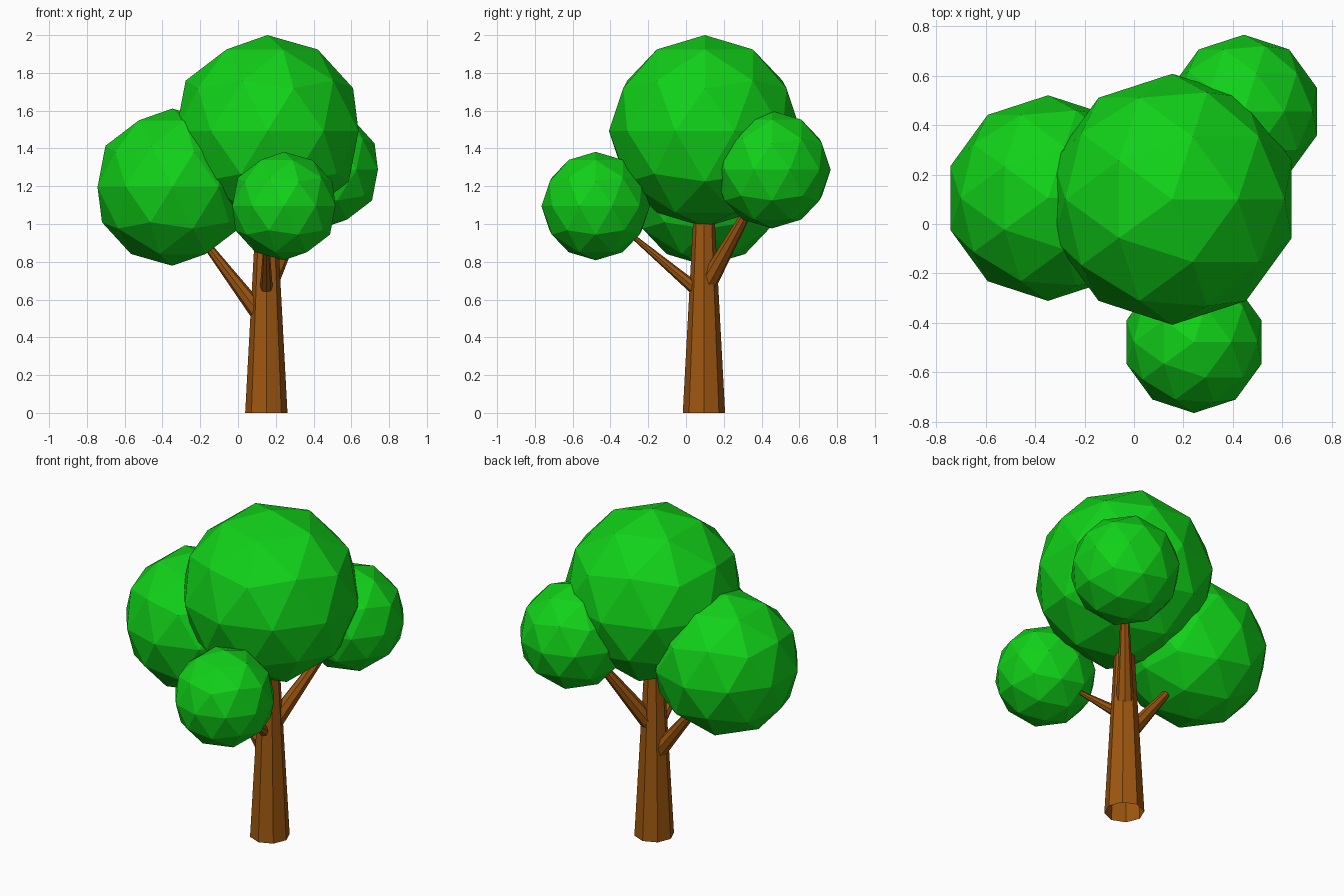
import bpy
from mathutils import Vector

if "Cube" in bpy.data.objects:
    bpy.data.objects.remove(bpy.data.objects["Cube"])


def material(name, rgb):
    m = bpy.data.materials.new(name)
    m.diffuse_color = (*rgb, 1)
    m.use_nodes = True
    m.node_tree.nodes["Principled BSDF"].inputs["Base Color"].default_value = m.diffuse_color
    return m


BARK = material("bark", (0.34, 0.095, 0.005))
LEAF = material("leaf", (0.0056, 0.64, 0.0095))


def finish(name, mat):
    obj = bpy.context.object
    obj.name = name
    obj.data.materials.append(mat)
    return obj


def limb(name, start, end, r1, r2, sides):
    """Tapered, open-ended faceted cone running from start to end."""
    a, b = Vector(start), Vector(end)
    axis = b - a
    rot = axis.to_track_quat('Z', 'Y').to_euler() if axis.x or axis.y else (0, 0, 0)
    bpy.ops.mesh.primitive_cone_add(vertices=sides, radius1=r1, radius2=r2,
                                    depth=axis.length, location=(a + b) / 2,
                                    rotation=rot, end_fill_type='NOTHING')
    return finish(name, BARK)


def foliage(name, centre, radius):
    bpy.ops.mesh.primitive_ico_sphere_add(subdivisions=2, radius=radius,
                                          location=centre)
    return finish(name, LEAF)


# Trunk, running up into the main crown
limb("trunk", (0.15, 0.095, 0), (0.15, 0.095, 1.15), 0.112, 0.05, 8)

# Branches reaching into the side crowns
limb("left_branch", (0.15, 0.10, 0.477), (-0.25, 0.10, 1.0), 0.05, 0.014, 8)
limb("front_branch", (0.15, 0.10, 0.615), (0.15, -0.32, 0.967), 0.037, 0.01, 8)
limb("back_branch", (0.15, 0.10, 0.66), (0.377, 0.37, 1.146), 0.053, 0.02, 8)

# Leafy crowns
foliage("main_crown", (0.155, 0.10, 1.492), 0.508)
foliage("left_crown", (-0.348, 0.105, 1.195), 0.416)
foliage("front_crown", (0.243, -0.478, 1.095), 0.287)
foliage("back_crown", (0.445, 0.455, 1.288), 0.311)
